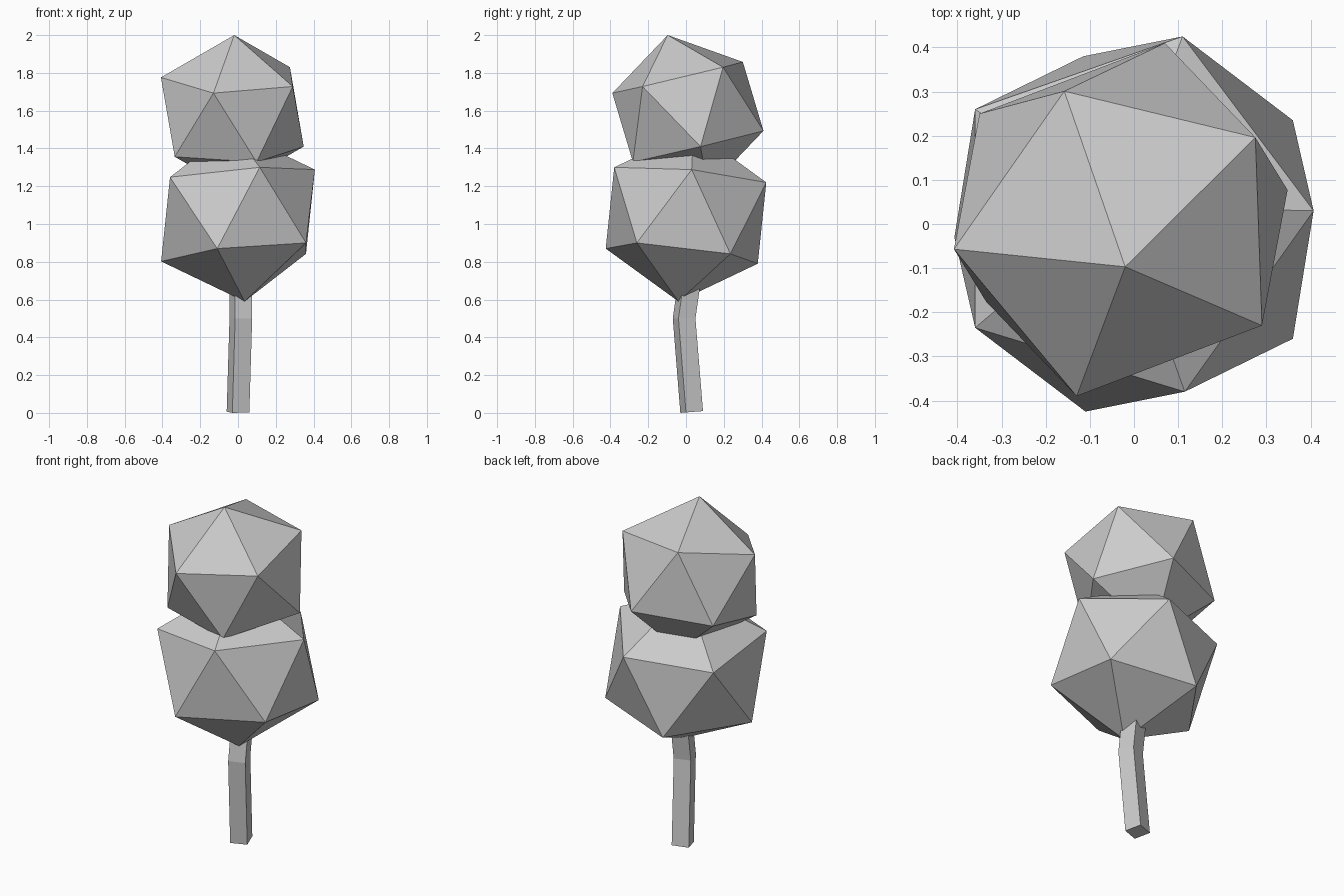
import bpy, bmesh
from mathutils import Vector

if "Cube" in bpy.data.objects:
    bpy.data.objects.remove(bpy.data.objects["Cube"])


def finish(bm, name):
    bmesh.ops.recalc_face_normals(bm, faces=bm.faces)
    mesh = bpy.data.meshes.new(name)
    bm.to_mesh(mesh)
    bm.free()
    obj = bpy.data.objects.new(name, mesh)
    bpy.context.collection.objects.link(obj)


def foliage(name, centre, corners):
    """Icosahedron: six corners, mirrored through the centre."""
    bm = bmesh.new()
    c = Vector(centre)
    for p in corners:
        bm.verts.new(c + Vector(p))
        bm.verts.new(c - Vector(p))
    bmesh.ops.convex_hull(bm, input=bm.verts[:])
    finish(bm, name)


# Lower leaf ball
foliage("lower_foliage", (0, 0, 1.045), [
    (0.035, -0.04, -0.455), (-0.11, -0.425, -0.175), (0.36, -0.26, -0.145),
    (0.36, 0.235, -0.203), (-0.115, 0.38, -0.255), (-0.407, -0.03, -0.243)])

# Upper leaf ball
foliage("upper_foliage", (-0.03, 0.01, 1.593), [
    (0.01, -0.107, 0.407), (-0.378, -0.067, 0.183), (-0.1, -0.4, 0.1),
    (0.32, -0.24, 0.135), (0.305, 0.186, 0.237), (-0.128, 0.291, 0.265)])

# Bent square trunk, lofted through three sections
bm = bmesh.new()
section = [(-0.03, -0.06), (0.06, -0.03), (0.03, 0.06), (-0.06, 0.03)]
rings = []
for cx, cy, z in [(0, 0.03, 0), (0.015, -0.01, 0.5), (0.015, 0.04, 0.85)]:
    # ends tilt slightly with the lean
    tilt = 0.08 if z == 0 else 0
    rings.append([bm.verts.new((cx + x, cy + y, z + tilt * (y + 0.06)))
                  for x, y in section])
for lower, upper in zip(rings, rings[1:]):
    for i in range(4):
        j = (i + 1) % 4
        bm.faces.new((lower[i], lower[j], upper[j], upper[i]))
bm.faces.new(rings[0][::-1])
bm.faces.new(rings[-1])
finish(bm, "trunk")
